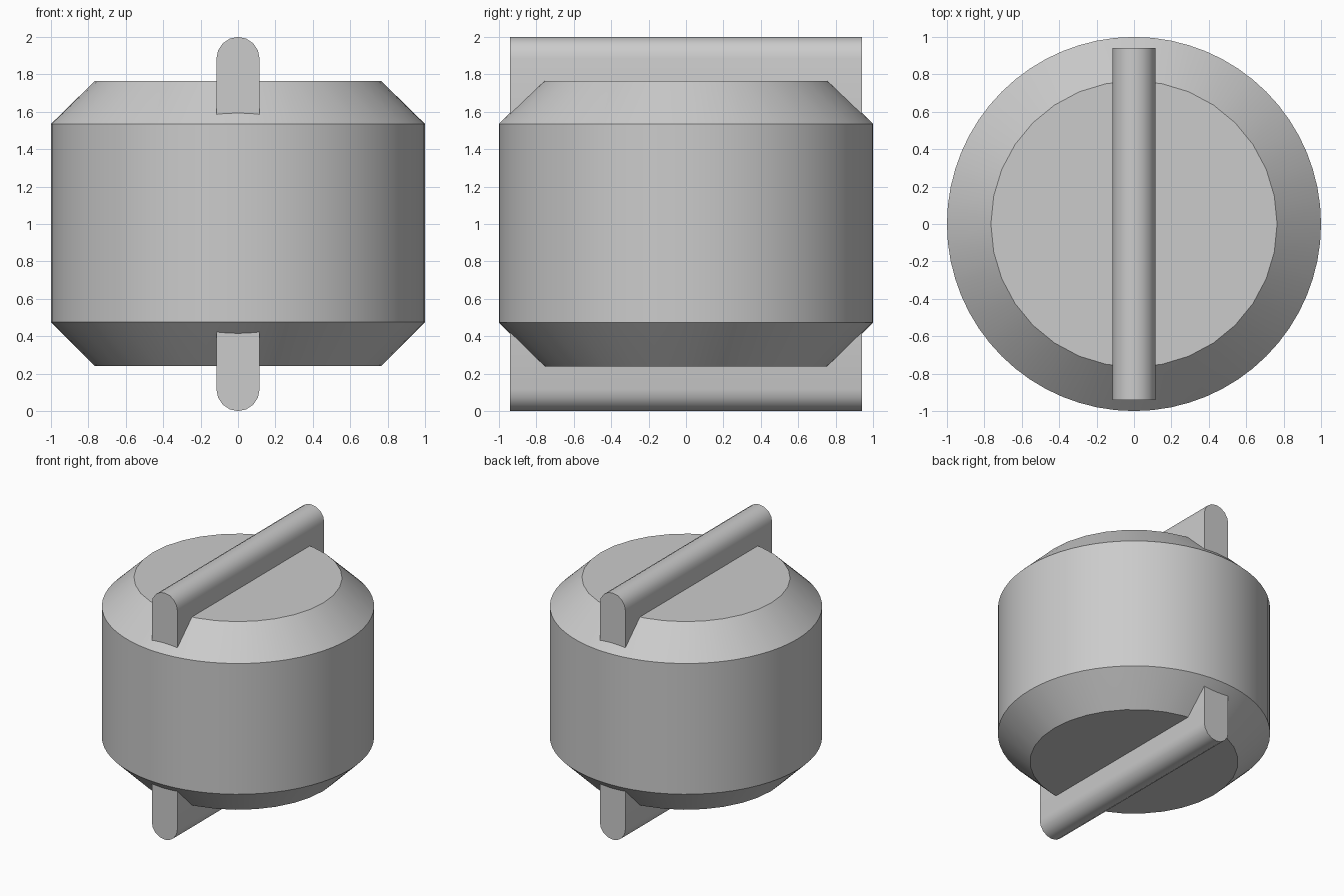
import bpy
import bmesh
from math import sin, cos, pi, radians

if "Cube" in bpy.data.objects:
    bpy.data.objects.remove(bpy.data.objects["Cube"], do_unlink=True)

grey = bpy.data.materials.new("plain grey")
grey.use_nodes = True
colour = (0.6, 0.6, 0.6, 1)
grey.diffuse_color = colour
grey.node_tree.nodes["Principled BSDF"].inputs["Base Color"].default_value = colour


def finish(bm, name, angle):
    """Turn a bmesh into a shaded, coloured object."""
    bmesh.ops.recalc_face_normals(bm, faces=bm.faces)
    mesh = bpy.data.meshes.new(name)
    bm.to_mesh(mesh)
    bm.free()
    mesh.materials.append(grey)
    obj = bpy.data.objects.new(name, mesh)
    bpy.context.collection.objects.link(obj)
    bpy.ops.object.select_all(action="DESELECT")
    obj.select_set(True)
    bpy.context.view_layer.objects.active = obj
    bpy.ops.object.shade_smooth_by_angle(angle=radians(angle))
    return obj


def ring(bm, radius, z, count):
    return [bm.verts.new((radius * cos(2 * pi * i / count),
                          radius * sin(2 * pi * i / count), z))
            for i in range(count)]


# Drum body: fine wall, with chamfers narrowing to coarser end discs
CAP, WALL = 32, 64
bm = bmesh.new()
low_cap = ring(bm, 0.765, 0.24, CAP)
low_rim = ring(bm, 1.0, 0.475, WALL)
high_rim = ring(bm, 1.0, 1.535, WALL)
high_cap = ring(bm, 0.765, 1.765, CAP)
bm.faces.new(low_cap)
bm.faces.new(high_cap)
for i in range(WALL):
    j = (i + 1) % WALL
    bm.faces.new((low_rim[i], low_rim[j], high_rim[j], high_rim[i]))
for cap, rim in ((low_cap, low_rim), (high_cap, high_rim)):
    for i in range(CAP):
        a, b = cap[i], cap[(i + 1) % CAP]
        p, q, r = rim[2 * i], rim[2 * i + 1], rim[(2 * i + 2) % WALL]
        for tri in ((a, p, q), (a, q, b), (b, q, r)):
            bm.faces.new(tri)
finish(bm, "drum_body", 30)


# Round-edged fins across the top and bottom
def fin(name, side):
    half, length, steps = 0.115, 0.94, 8
    profile = [(half, 0.45)]
    profile += [(half * cos(pi * k / steps), 0.885 + half * sin(pi * k / steps))
                for k in range(steps + 1)]
    profile.append((-half, 0.45))
    bm = bmesh.new()
    face = bm.faces.new([bm.verts.new((x, -length, 1 + side * h))
                         for x, h in profile])
    extruded = bmesh.ops.extrude_face_region(bm, geom=[face], use_keep_orig=True)
    moved = [v for v in extruded["geom"] if isinstance(v, bmesh.types.BMVert)]
    bmesh.ops.translate(bm, verts=moved, vec=(0, 2 * length, 0))
    finish(bm, name, 35)


fin("top_fin", 1)
fin("bottom_fin", -1)
